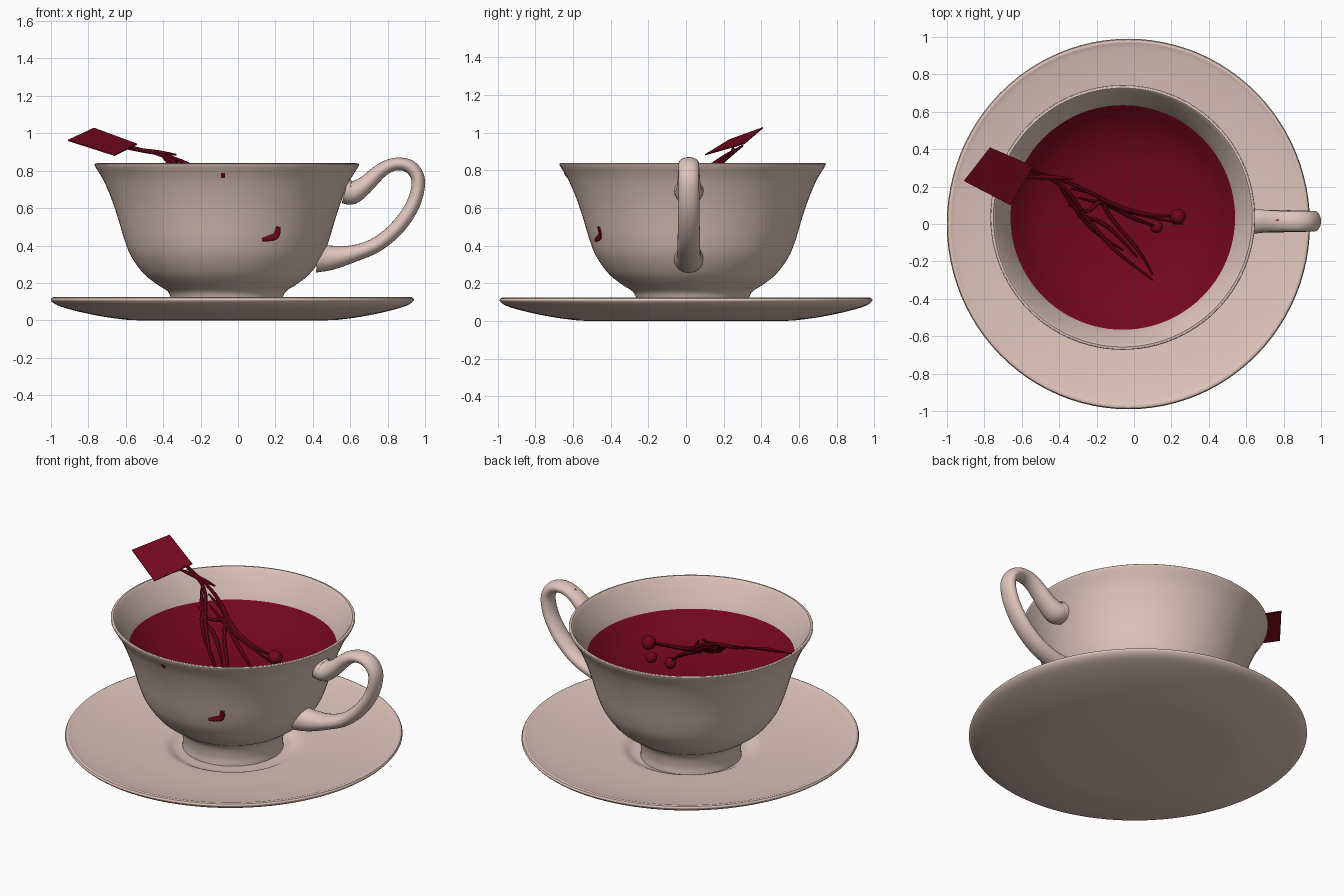
import bpy, bmesh, math
from mathutils import Vector

cube = bpy.data.objects.get("Cube")
if cube:
    bpy.data.objects.remove(cube, do_unlink=True)


def material(name, color):
    m = bpy.data.materials.new(name)
    m.use_nodes = True
    m.diffuse_color = (*color, 1)
    m.node_tree.nodes["Principled BSDF"].inputs["Base Color"].default_value = (*color, 1)
    return m


CHINA = material("pale pink china", (0.74, 0.56, 0.5))
RED = material("dark red", (0.17, 0.002, 0.013))
CUP_X, CUP_Y = -0.06, 0.035


def finish(bm, name, mat):
    bmesh.ops.remove_doubles(bm, verts=bm.verts, dist=0.0001)
    bmesh.ops.recalc_face_normals(bm, faces=bm.faces)
    mesh = bpy.data.meshes.new(name)
    bm.to_mesh(mesh)
    bm.free()
    mesh.materials.append(mat)
    ob = bpy.data.objects.new(name, mesh)
    bpy.context.collection.objects.link(ob)
    bpy.ops.object.select_all(action="DESELECT")
    ob.select_set(True)
    bpy.context.view_layer.objects.active = ob
    bpy.ops.object.shade_smooth_by_angle(angle=math.radians(40))
    return ob


def spline(points, steps=5):
    """Smooth path through points of any dimension."""
    p = [Vector(q) for q in points]
    p = [p[0] * 2 - p[1]] + p + [p[-1] * 2 - p[-2]]
    out = []
    for a, b, c, d in zip(p, p[1:], p[2:], p[3:]):
        for k in range(steps):
            t = k / steps
            out.append(0.5 * (2 * b + (c - a) * t + (2 * a - 5 * b + 4 * c - d) * t**2
                              + (3 * b - a - 3 * c + d) * t**3))
    return out + [p[-2]]


def skin(bm, rings):
    for r, s in zip(rings, rings[1:]):
        n = len(r)
        for i in range(n):
            j = (i + 1) % n
            bm.faces.new((r[i], r[j], s[j], s[i]))


def lathe(name, profile, centre, mat, sides=96):
    bm = bmesh.new()
    rings = []
    for r, z in profile:
        rings.append([bm.verts.new((centre[0] + r * math.cos(math.tau * i / sides),
                                    centre[1] + r * math.sin(math.tau * i / sides), z))
                      for i in range(sides)])
    skin(bm, rings)
    return finish(bm, name, mat)


def sweep(name, path, mat, sides=16):
    """Oval tube; each path point is position, (half thickness, half width along y)."""
    bm = bmesh.new()
    rings = []
    for i, (pos, (a, b)) in enumerate(path):
        nxt, prv = path[min(i + 1, len(path) - 1)][0], path[max(i - 1, 0)][0]
        t = (nxt - prv).normalized()
        u = t.cross(Vector((0, 1, 0))).normalized()
        v = u.cross(t)
        rings.append([bm.verts.new(pos + u * a * math.cos(math.tau * k / sides)
                                   + v * b * math.sin(math.tau * k / sides))
                      for k in range(sides)])
    skin(bm, rings)
    bm.faces.new(rings[0])
    bm.faces.new(rings[-1])
    return finish(bm, name, mat)


# Saucer: flat base, shallow dish, small well under the cup
under = [(0, 0), (0.5, 0)] + spline([(0.56, 0.002), (0.68, 0.018), (0.82, 0.046),
                                     (0.93, 0.078), (0.969, 0.105), (0.966, 0.12)])
upper = spline([(0.955, 0.124), (0.92, 0.114), (0.8, 0.092), (0.62, 0.07),
                (0.45, 0.058), (0.39, 0.05), (0.34, 0.026)]) + [(0.31, 0.02), (0, 0.02)]
saucer = lathe("saucer", under + upper, (0, 0), CHINA)
saucer.scale.y = 1.02
saucer.location.x = -0.03

# Cup: foot, bowl, flared rim and inside wall
outer = spline([(0.292, 0.02), (0.29, 0.07), (0.302, 0.13), (0.325, 0.162), (0.37, 0.19),
                (0.445, 0.25), (0.51, 0.34), (0.547, 0.43), (0.583, 0.55), (0.617, 0.65),
                (0.66, 0.75), (0.705, 0.825), (0.704, 0.838)])
inner = spline([(0.692, 0.84), (0.68, 0.825), (0.638, 0.75), (0.597, 0.66), (0.555, 0.52),
                (0.48, 0.36), (0.35, 0.25)])
lathe("cup", [(0, 0.02)] + outer + inner + [(0, 0.22)], (CUP_X, CUP_Y), CHINA)

# Tea: a sunken, gently dished surface
lathe("tea", spline([(0, 0.482), (0.2, 0.493), (0.37, 0.53), (0.5, 0.587), (0.602, 0.67)]),
      (CUP_X, CUP_Y), RED)

# Handle: x, z, half thickness, half width
handle = spline([(0.572, 0.69, 0.066, 0.078), (0.612, 0.683, 0.062, 0.073),
                 (0.675, 0.72, 0.048, 0.063), (0.77, 0.805, 0.038, 0.056),
                 (0.85, 0.836, 0.034, 0.055), (0.925, 0.817, 0.036, 0.055),
                 (0.964, 0.745, 0.036, 0.055), (0.938, 0.625, 0.037, 0.056),
                 (0.86, 0.505, 0.039, 0.058), (0.75, 0.41, 0.04, 0.06),
                 (0.63, 0.36, 0.044, 0.062), (0.5, 0.335, 0.065, 0.07),
                 (0.42, 0.335, 0.08, 0.08)])
sweep("handle", [(Vector((p[0], 0.015, p[1])), (p[2], p[3])) for p in handle], CHINA, 24)

# Paper tag resting over the rim
bm = bmesh.new()
corners = [(-0.91, 0.23, 0.965), (-0.77, 0.41, 1.03), (-0.54, 0.31, 0.945), (-0.66, 0.10, 0.885)]
tag = bm.faces.new([bm.verts.new(c) for c in corners])
back = bmesh.ops.extrude_face_region(bm, geom=[tag])["geom"]
bmesh.ops.translate(bm, vec=(0, 0, -0.006),
                    verts=[g for g in back if isinstance(g, bmesh.types.BMVert)])
finish(bm, "tag", RED)

# Twisted strings running from the tag down into the tea
strings = [
    [(-0.57, 0.29, 0.925), (-0.38, 0.2, 0.87), (-0.26, 0.04, 0.76), (-0.1, -0.14, 0.66),
     (0.1, -0.3, 0.585)],
    [(-0.57, 0.3, 0.93), (-0.3, 0.2, 0.85), (-0.1, 0.1, 0.73), (0.08, 0.05, 0.68),
     (0.24, 0.04, 0.66)],
    [(-0.4, 0.2, 0.87), (-0.34, 0.12, 0.81), (-0.22, -0.03, 0.7), (-0.06, -0.14, 0.6)],
    [(-0.34, 0.19, 0.85), (-0.2, 0.15, 0.77), (-0.12, 0.03, 0.69), (0.03, -0.15, 0.62),
     (0.1, -0.27, 0.585)],
    [(-0.3, 0.14, 0.81), (-0.14, 0.1, 0.72), (0, 0.03, 0.64), (0.12, -0.015, 0.55)],
    [(-0.6, 0.25, 0.92), (-0.45, 0.25, 0.9), (-0.33, 0.24, 0.885)],
    [(-0.35, 0.1, 0.8), (-0.25, 0.07, 0.76), (-0.17, 0.12, 0.75), (-0.05, 0.07, 0.7),
     (0.26, 0, 0.63)],
    [(-0.3, 0.04, 0.76), (-0.2, 0.02, 0.72), (-0.1, -0.05, 0.66), (0.02, -0.18, 0.61)],
]
for n, pts in enumerate(strings):
    path = spline(pts)
    last = len(path) - 1
    sweep(f"string_{n + 1}",
          [(p, (0.005 + 0.008 * math.sin(math.pi * i / last),) * 2) for i, p in enumerate(path)],
          RED, 8)

# Beads hanging at the string ends
beads = [(0.235, 0.04, 0.655, 0.042), (0.12, -0.015, 0.535, 0.034), (0.225, 0.03, 0.56, 0.034)]
for n, (x, y, z, r) in enumerate(beads):
    bm = bmesh.new()
    bmesh.ops.create_uvsphere(bm, u_segments=20, v_segments=12, radius=r)
    bmesh.ops.translate(bm, verts=bm.verts, vec=(x, y, z))
    finish(bm, f"bead_{n + 1}", RED)


# Small red stains on the china
def on_cup(x, z):
    lo, hi = next((a, b) for a, b in zip(outer, outer[1:]) if b[1] >= z)
    r = lo[0] + (hi[0] - lo[0]) * (z - lo[1]) / (hi[1] - lo[1])
    return Vector((x, CUP_Y - math.sqrt(r * r - (x - CUP_X) ** 2), z))


curl = spline([(0.13, 0.43, 0.01), (0.165, 0.44, 0.017), (0.2, 0.455, 0.022), (0.215, 0.5, 0.014)])
sweep("bowl_stain", [(on_cup(x, z), (w, 0.009)) for x, z, w in curl], RED, 10)
sweep("rim_stain", [(on_cup(-0.08, z), (0.011, 0.003)) for z in (0.763, 0.775, 0.788)], RED, 10)
sweep("handle_stain", [(Vector((0.762, 0.017, 0.838)), (0.005, 0.018)),
                       (Vector((0.775, 0.017, 0.845)), (0.005, 0.018))], RED, 8)
